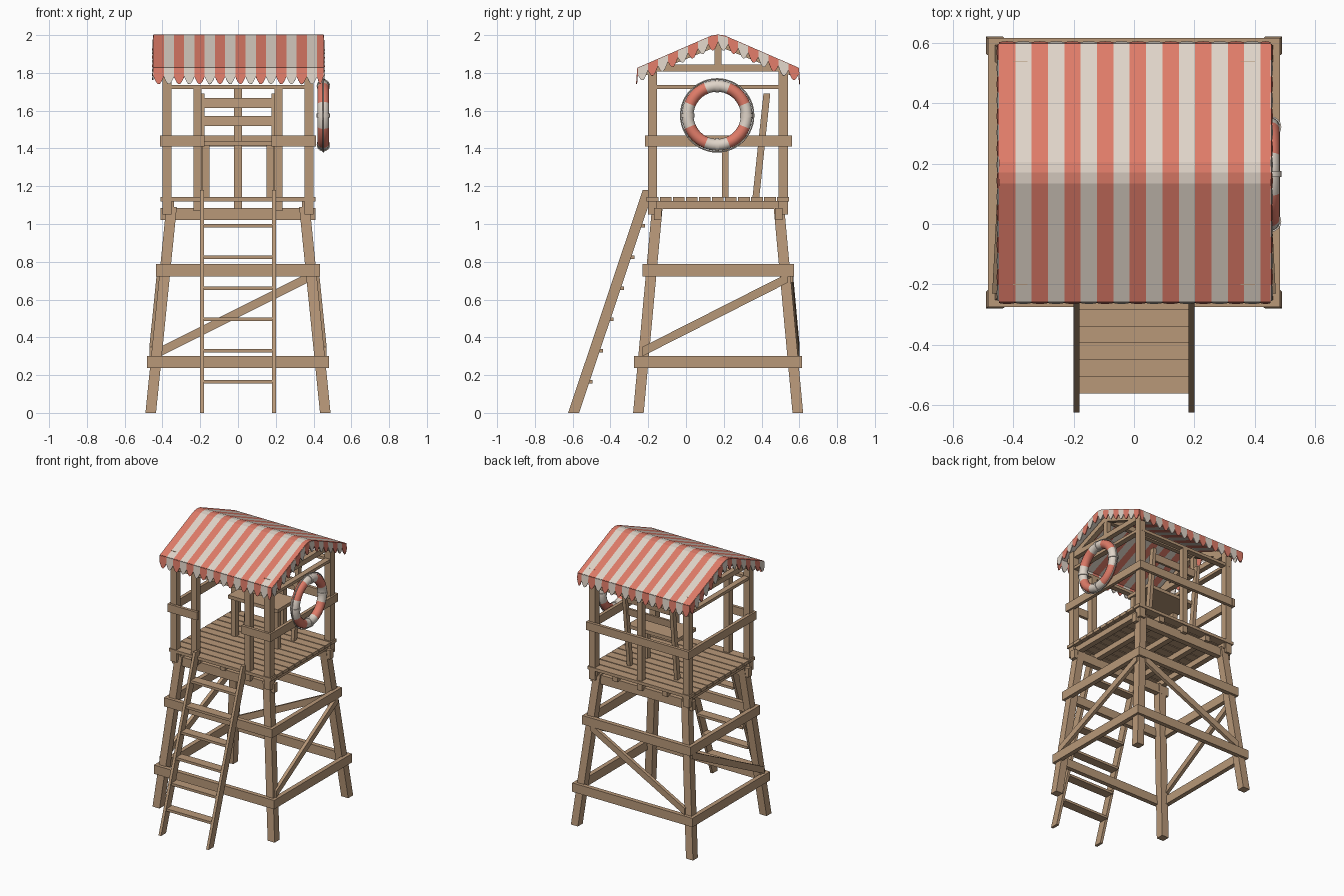
import bpy
import bmesh
import math
from mathutils import Vector

if "Cube" in bpy.data.objects:
    bpy.data.objects.remove(bpy.data.objects["Cube"], do_unlink=True)


def material(name, rgb):
    m = bpy.data.materials.new(name)
    m.use_nodes = True
    m.diffuse_color = (*rgb, 1)
    m.node_tree.nodes["Principled BSDF"].inputs["Base Color"].default_value = (*rgb, 1)
    return m


WOOD = material("weathered wood", (0.48, 0.315, 0.19))
RED = material("faded coral red", (0.74, 0.2, 0.14))
WHITE = material("off white canvas", (0.74, 0.66, 0.58))
CY = 0.17  # middle of the tower in depth


def finish(name, bm, mats):
    bmesh.ops.recalc_face_normals(bm, faces=bm.faces)
    me = bpy.data.meshes.new(name)
    bm.to_mesh(me)
    bm.free()
    for m in mats:
        me.materials.append(m)
    ob = bpy.data.objects.new(name, me)
    bpy.context.collection.objects.link(ob)
    return ob


def timber(name, a, b, s, t, axis):
    """Sheared timber from a to b; its ends are s by t, square to the axis."""
    a, b = Vector(a), Vector(b)
    i, j = [k for k in range(3) if k != axis]
    bm = bmesh.new()
    ends = []
    for p in (a, b):
        ring = []
        for u, v in ((-1, -1), (1, -1), (1, 1), (-1, 1)):
            q = p.copy()
            q[i] += u * s / 2
            q[j] += v * t / 2
            ring.append(bm.verts.new(q))
        ends.append(ring)
        bm.faces.new(ring)
    for k in range(4):
        n = (k + 1) % 4
        bm.faces.new((ends[0][k], ends[0][n], ends[1][n], ends[1][k]))
    return finish(name, bm, [WOOD])


def box(name, x0, x1, y0, y1, z0, z1):
    return timber(name, ((x0 + x1) / 2, (y0 + y1) / 2, z0),
                  ((x0 + x1) / 2, (y0 + y1) / 2, z1), x1 - x0, y1 - y0, 2)


def reach_x(z):  # outer face of the splayed legs
    return 0.49 - 0.101 * z


def reach_y(z):
    return 0.45 - 0.092 * z


# Splayed legs
for sx in (-1, 1):
    for sy in (-1, 1):
        ends = [(sx * (reach_x(z) - 0.028), CY + sy * (reach_y(z) - 0.028), z) for z in (0, 1.09)]
        timber("leg", *ends, 0.056, 0.056, 2)

# Two belts of boards around the legs
for z in (0.27, 0.755):
    rx, ry = reach_x(z) + 0.02, reach_y(z) + 0.02
    for s in (-1, 1):
        c = CY + s * (ry - 0.016)
        box("belt_board", -rx, rx, c - 0.016, c + 0.016, z - 0.032, z + 0.032)
        c = s * (rx - 0.016)
        box("side_belt_board", c - 0.016, c + 0.016, CY - ry, CY + ry, z - 0.032, z + 0.032)

# Diagonal braces on both sides and the back
LO, HI = 0.325, 0.715
for s in (-1, 1):
    timber("side_brace", (s * reach_x(LO), -0.23, LO), (s * reach_x(HI), 0.54, HI), 0.024, 0.05, 1)
timber("back_brace", (-0.41, CY + reach_y(LO), LO), (0.37, CY + reach_y(HI), HI), 0.024, 0.05, 0)

# Deck: cross beams, joists and planks
for y in (-0.15, 0.49):
    box("deck_beam", -0.41, 0.41, y - 0.02, y + 0.02, 1.02, 1.085)
for x in (-0.36, -0.2, 0, 0.2, 0.36):
    box("joist", x - 0.02, x + 0.02, -0.18, 0.53, 1.08, 1.122)
PLANKS = 11
pitch = 0.76 / PLANKS
for k in range(PLANKS):
    y = -0.208 + k * pitch
    box("deck_plank", -0.41, 0.41, y, y + pitch - 0.007, 1.12, 1.142)

# Cabin posts and rails
for s in (-1, 1):
    for y in (-0.178, 0.515):
        box("corner_post", s * 0.376 - 0.024, s * 0.376 + 0.024, y - 0.024, y + 0.024, 1.05, 1.853)
    box("entry_post", s * 0.214 - 0.022, s * 0.214 + 0.022, -0.2, -0.156, 1.07, 1.735)
    box("front_rail", s * 0.295 - 0.118, s * 0.295 + 0.118, -0.218, -0.196, 1.41, 1.468)
    box("side_rail", s * 0.4 - 0.012, s * 0.4 + 0.012, -0.2, 0.56, 1.41, 1.468)
    box("side_plate", s * 0.376 - 0.02, s * 0.376 + 0.02, -0.2, 0.54, 1.715, 1.736)
    # Gable framing
    box("gable_tie", s * 0.376 - 0.018, s * 0.376 + 0.018, -0.18, 0.52, 1.808, 1.845)
    box("king_post", s * 0.376 - 0.016, s * 0.376 + 0.016, CY - 0.018, CY + 0.018, 1.84, 1.96)
    for t in (-1, 1):
        timber("rafter", (s * 0.376, CY, 1.962), (s * 0.376, CY + t * 0.39, 1.804), 0.036, 0.04, 1)
for y in (-0.178, 0.515):
    box("cross_plate", -0.4, 0.4, y - 0.02, y + 0.02, 1.715, 1.736)
box("back_post", -0.02, 0.02, 0.495, 0.535, 1.07, 1.735)
box("back_rail", -0.41, 0.41, 0.535, 0.558, 1.41, 1.468)
box("ridge_beam", -0.39, 0.39, CY - 0.016, CY + 0.016, 1.94, 1.98)

# Lookout seat with a leaning back
for s in (-1, 1):
    box("seat_leg", s * 0.17 - 0.018, s * 0.17 + 0.018, 0.19, 0.226, 1.14, 1.416)
    timber("seat_back_post", (s * 0.19, 0.37, 1.14), (s * 0.19, 0.428, 1.69), 0.026, 0.036, 2)
box("seat", -0.2, 0.2, 0.17, 0.39, 1.415, 1.44)
for z in (1.545, 1.64):
    y = 0.37 + (z - 1.14) * 0.105
    timber("seat_back_slat", (0, y - 0.012, z - 0.026), (0, y - 0.007, z + 0.026), 0.36, 0.016, 2)

# Ladder
for s in (-1, 1):
    timber("ladder_rail", (s * 0.191, -0.595, 0), (s * 0.191, -0.2, 1.18), 0.02, 0.058, 2)
for k in range(6):
    z = 0.165 * (k + 1)
    y = -0.528 + 0.0555 * k
    box("ladder_tread", -0.185, 0.185, y - 0.033, y + 0.033, z - 0.009, z + 0.009)

# Striped canvas roof
X0, X1, STRIPE = -0.447, 0.452, 0.0541
RUN, RIDGE, EAVE = 0.425, 2.0, 1.825


def roof_z(y):
    d = abs(y - CY)
    return min(RIDGE - 0.15 * d, 2.01 - (2.01 - EAVE) * d / RUN)


edges = [min(X0 + STRIPE * k, X1) for k in range(18)]
ys = [CY + d for d in (-RUN, -0.21, -0.035, 0, 0.035, 0.21, RUN)]
bm = bmesh.new()
grid = [[bm.verts.new((x, y, roof_z(y))) for y in ys] for x in edges]
for k in range(17):
    for j in range(len(ys) - 1):
        f = bm.faces.new((grid[k][j], grid[k + 1][j], grid[k + 1][j + 1], grid[k][j + 1]))
        f.material_index = k % 2
canvas = finish("roof_canvas", bm, [RED, WHITE])


# Scalloped valance on all four edges
def scallop(bm, a, b, straight, curve, out, index):
    a, b = Vector(a), Vector(b)
    pts = [a, b]
    for k in range(9):
        t = k / 8
        drop = straight + curve * math.sin(math.pi * t)
        pts.append(b.lerp(a, t) + Vector(out) * drop - Vector((0, 0, drop)))
    bm.faces.new([bm.verts.new(p) for p in pts]).material_index = index


bm = bmesh.new()
for s in (-1, 1):
    y = CY + s * RUN
    for k in range(17):
        scallop(bm, (edges[k], y, EAVE), (edges[k + 1], y, EAVE), 0.045, 0.04, (0, s * 0.08, 0), k % 2)
    w = RUN / 8
    x = X0 if s < 0 else X1
    for k in range(16):
        ya, yb = CY - RUN + k * w, CY - RUN + (k + 1) * w
        scallop(bm, (x, ya, roof_z(ya)), (x, yb, roof_z(yb)), 0.035, 0.04, (s * 0.06, 0, 0), (k + 1) % 2)
valance = finish("roof_valance", bm, [RED, WHITE])
for ob in (canvas, valance):
    mod = ob.modifiers.new("cloth thickness", "SOLIDIFY")
    mod.thickness = 0.006
    mod.offset = 0

# Life ring on the left side
HUB = Vector((0.452, 0.165, 1.575))


def ring(name, major, minor, sides, mats):
    bpy.ops.mesh.primitive_torus_add(location=HUB, rotation=(0, math.pi / 2, 0), major_radius=major,
                                     minor_radius=minor, major_segments=48, minor_segments=sides)
    ob = bpy.context.object
    ob.name = name
    for m in mats:
        ob.data.materials.append(m)
    bpy.ops.object.shade_smooth()
    return ob


life_ring = ring("life_ring", 0.156, 0.031, 14, [RED, WHITE])
for f in life_ring.data.polygons:
    angle = math.atan2(f.center.y, f.center.x)
    f.material_index = int(math.cos(4 * angle) > 0)
ring("grab_rope", 0.193, 0.004, 6, [WHITE])
for k in range(4):
    a = k * math.pi / 2
    spot = HUB + 0.156 * Vector((0, math.cos(a), math.sin(a)))
    turn = (0, 0, 0) if k % 2 == 0 else (math.pi / 2, 0, 0)
    bpy.ops.mesh.primitive_cylinder_add(vertices=16, radius=0.0355, depth=0.02, location=spot, rotation=turn)
    strap = bpy.context.object
    strap.name = "ring_strap"
    strap.data.materials.append(WHITE)
    bpy.ops.object.shade_smooth_by_angle()
